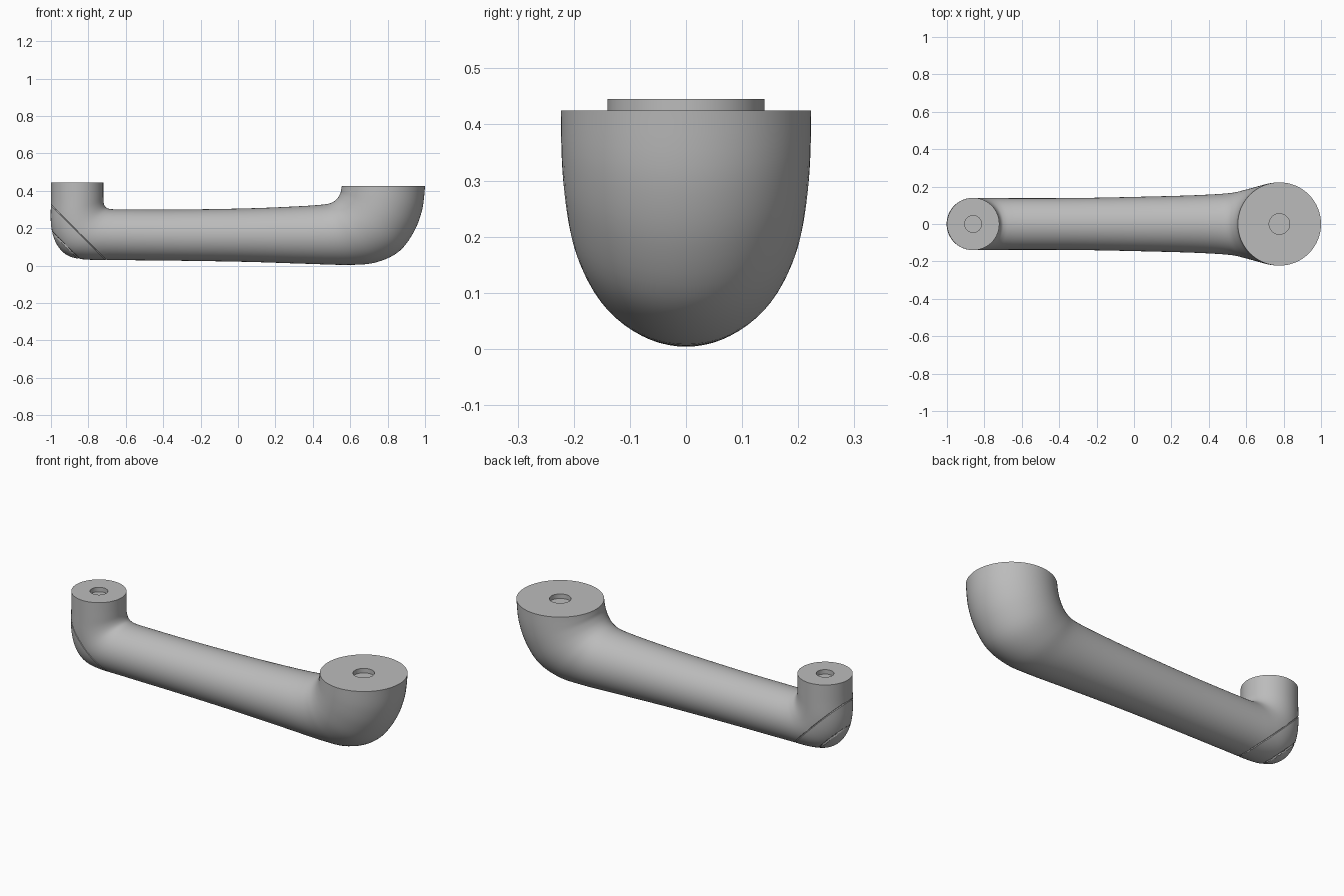
import bpy
import bmesh
import math
from mathutils import Vector

cube = bpy.data.objects.get("Cube")
if cube:
    bpy.data.objects.remove(cube, do_unlink=True)

SIDES, STEPS = 64, 5

# Tube sections: outer x, outer z, inner x, inner z, half depth
SECTIONS = [
    (-1, .445, -.72, .445, .14),
    (-1, .35, -.72, .37, .14),
    (-1, .22, -.718, .335, .14),
    (-.975, .125, -.708, .313, .14),
    (-.92, .06, -.69, .304, .14),
    (-.83, .034, -.66, .301, .139),
    (-.66, .03, -.58, .3, .138),
    (-.3, .026, -.3, .3, .139),
    (.05, .02, .05, .306, .146),
    (.36, .01, .3, .316, .154),
    (.6, .004, .44, .325, .166),
    (.74, .018, .494, .334, .186),
    (.86, .075, .526, .354, .205),
    (.94, .18, .546, .384, .217),
    (.985, .3, .552, .408, .222),
    (1, .425, .555, .425, .2225),
]


def smooth_sections(keys):
    """Catmull-Rom interpolation between the key sections."""
    rows = []
    for i in range(len(keys) - 1):
        quad = [keys[max(i - 1, 0)], keys[i], keys[i + 1],
                keys[min(i + 2, len(keys) - 1)]]
        for s in range(STEPS):
            t = s / STEPS
            rows.append([b + t / 2 * (c - a + t * (2 * a - 5 * b + 4 * c - d
                         + t * (3 * (b - c) + d - a)))
                         for a, b, c, d in zip(*quad)])
    rows.append(keys[-1])
    return rows


def ring(bm, outer, inner, depth):
    """Elliptical ring spanning two points of the centre plane."""
    centre, arm = (outer + inner) / 2, (outer - inner) / 2
    side = Vector((0, depth, 0))
    angles = [math.tau * k / SIDES for k in range(SIDES)]
    return [bm.verts.new(centre + arm * math.cos(a) + side * math.sin(a))
            for a in angles]


def socket(bm, row, radius, depth):
    """Rings of the blind hole in an end face, deepest ring first."""
    x, z = (row[0] + row[2]) / 2, row[1]
    arm = Vector((math.copysign(radius, x), 0, 0))
    return [ring(bm, Vector((x, 0, h)) + arm, Vector((x, 0, h)) - arm, radius)
            for h in (z - depth, z)]


# Arm body with a blind hole at each end
bm = bmesh.new()
rows = smooth_sections(SECTIONS)
rings = socket(bm, rows[0], .045, .025)
rings += [ring(bm, Vector((r[0], 0, r[1])), Vector((r[2], 0, r[3])), r[4])
          for r in rows]
rings += reversed(socket(bm, rows[-1], .055, .025))
for a, b in zip(rings, rings[1:]):
    for k in range(SIDES):
        n = (k + 1) % SIDES
        bm.faces.new((a[k], a[n], b[n], b[k]))
bm.faces.new(rings[0])
bm.faces.new(rings[-1])

# Diagonal seam grooves around the small elbow
normal = Vector((1, 0, 1)).normalized()
for offset, gap in ((-.815, .005), (-.675, .003)):
    for shift in (-gap, 0, gap):
        point = Vector((offset, 0, 0)) + normal * shift
        cut = bmesh.ops.bisect_plane(
            bm, geom=bm.verts[:] + bm.edges[:] + bm.faces[:],
            plane_co=point, plane_no=normal, dist=1e-6)
        if shift == 0:
            groove = [v for v in cut["geom_cut"]
                      if isinstance(v, bmesh.types.BMVert)]
    bm.normal_update()
    moves = [(v, v.normal * gap) for v in groove if v.is_valid]
    for v, move in moves:
        v.co -= move
bmesh.ops.recalc_face_normals(bm, faces=bm.faces[:])

mesh = bpy.data.meshes.new("arm_link")
bm.to_mesh(mesh)
bm.free()
arm = bpy.data.objects.new("arm_link", mesh)
bpy.context.collection.objects.link(arm)

# Plain grey finish
grey = bpy.data.materials.new("plain_grey")
grey.use_nodes = True
colour = (.5, .5, .5, 1)
grey.diffuse_color = colour
grey.node_tree.nodes["Principled BSDF"].inputs["Base Color"].default_value = colour
mesh.materials.append(grey)

bpy.ops.object.select_all(action="DESELECT")
arm.select_set(True)
bpy.context.view_layer.objects.active = arm
bpy.ops.object.shade_smooth_by_angle(angle=math.radians(30))
